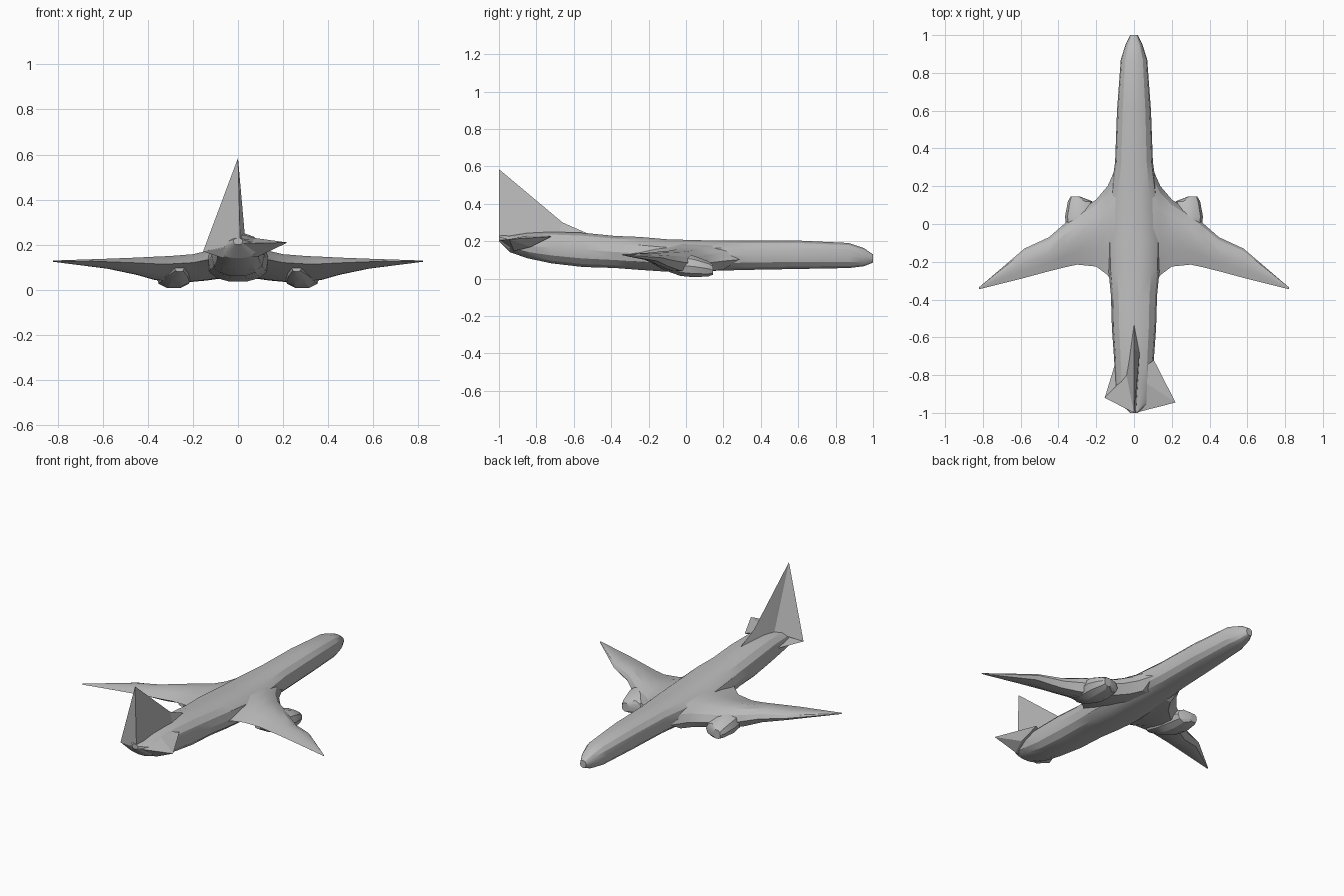
import bpy, bmesh, math
from mathutils import Vector

if "Cube" in bpy.data.objects:
    bpy.data.objects.remove(bpy.data.objects["Cube"])

# One plain grey for the whole aircraft
grey = bpy.data.materials.new("plain_grey")
grey.use_nodes = True
grey.diffuse_color = (0.5, 0.5, 0.5, 1)
grey.node_tree.nodes["Principled BSDF"].inputs["Base Color"].default_value = (0.5, 0.5, 0.5, 1)


def finish(name, bm, angle=25, mirror=False):
    bmesh.ops.recalc_face_normals(bm, faces=bm.faces)
    mesh = bpy.data.meshes.new(name)
    bm.to_mesh(mesh)
    bm.free()
    mesh.materials.append(grey)
    obj = bpy.data.objects.new(name, mesh)
    bpy.context.collection.objects.link(obj)
    if mirror:
        mod = obj.modifiers.new("mirror", 'MIRROR')
        mod.use_mirror_merge = False
    bpy.ops.object.select_all(action='DESELECT')
    obj.select_set(True)
    bpy.context.view_layer.objects.active = obj
    bpy.ops.object.shade_smooth_by_angle(angle=math.radians(angle))
    return obj


def loft(name, rings, **options):
    """Skin a list of equal rings and cap both ends."""
    bm = bmesh.new()
    loops = [[bm.verts.new(p) for p in ring] for ring in rings]
    n = len(loops[0])
    for a, b in zip(loops, loops[1:]):
        for i in range(n):
            j = (i + 1) % n
            bm.faces.new((a[i], a[j], b[j], b[i]))
    bm.faces.new(loops[0])
    bm.faces.new(loops[-1])
    return finish(name, bm, **options)


def body_ring(y, half_width, low, high, x=0, sides=14, power=0.85):
    """Rounded cross-section facing along y."""
    ring = []
    for i in range(sides):
        a = math.tau * i / sides
        c, s = math.cos(a), math.sin(a)
        px = x + half_width * math.copysign(abs(c) ** power, c)
        pz = (low + high) / 2 + (high - low) / 2 * math.copysign(abs(s) ** power, s)
        ring.append((px, y, pz))
    return ring


def wing_ring(x, lead, trail, low, high):
    """Airfoil section: flat high trailing edge, deep front underside."""
    outline = [(1, .45), (.92, .75), (.75, .95), (.5, 1), (.25, .88),
               (0, .72), (.3, .36), (.6, .1), (.85, .08)]
    return [(x, trail + u * (lead - trail), low + v * (high - low)) for u, v in outline]


def facets(name, points, faces, **options):
    bm = bmesh.new()
    verts = [bm.verts.new(p) for p in points]
    for f in faces:
        bm.faces.new([verts[i] for i in f])
    return finish(name, bm, **options)


def hull(name, points):
    bm = bmesh.new()
    for p in points:
        bm.verts.new(p)
    bmesh.ops.convex_hull(bm, input=bm.verts)
    return finish(name, bm, angle=10)


# Fuselage, nose to tail
fuselage = [
    (1.0, .02, .085, .13), (.95, .045, .065, .165), (.87, .07, .055, .192),
    (.6, .09, .05, .205), (.33, .1, .045, .205), (.15, .125, .04, .205),
    (-.1, .14, .035, .212), (-.25, .135, .045, .225), (-.38, .122, .055, .23),
    (-.55, .117, .06, .247), (-.72, .105, .08, .252), (-.85, .1, .108, .245),
    (-.94, .085, .14, .23), (-1.0, .02, .2, .23),
]
loft("fuselage", [body_ring(*s) for s in fuselage])

# Swept wings with a flared root
wing = [
    (.05, .3, -.36, .04, .195), (.1, .29, -.33, .035, .185), (.14, .2, -.27, .03, .172),
    (.2, .13, -.225, .025, .158), (.3, .06, -.215, .025, .15), (.37, 0, -.23, .035, .147),
    (.45, -.07, -.25, .06, .143), (.58, -.13, -.285, .09, .138), (.82, -.335, -.345, .124, .13),
]
loft("wings", [wing_ring(*s) for s in wing], mirror=True)

# Engine pods blended under the wings
pod = [
    (.145, .025, .02, .075, .31), (.12, .065, .01, .095, .285), (.04, .08, .005, .125, .285),
    (-.03, .078, .012, .13, .28), (-.12, .055, .045, .125, .27), (-.18, .02, .08, .11, .26),
]
loft("engine_pods", [body_ring(*s, sides=10) for s in pod], mirror=True)

# Fin: flat on the left, leaning out to the tailplane tip on the right
facets("tail_fin",
       [(0, -1, .585), (0, -.66, .3), (-.04, -.8, .24), (-.155, -.92, .17),
        (.01, -1, .2), (0, -.53, .243), (.03, -.68, .245)],
       [(0, 1, 2), (0, 2, 3), (0, 3, 4), (0, 4, 6, 1), (1, 5, 2), (1, 6, 5),
        (2, 5, 6), (2, 6, 4), (2, 4, 3)], angle=10)

# Uneven wedge tailplanes
hull("left_tailplane", [(.22, -.945, .21), (.105, -.72, .225), (.12, -.83, .17),
                        (.005, -1, .205), (.09, -.92, .148), (0, -.8, .24), (0, -.93, .14)])
hull("right_tailplane", [(-.155, -.92, .17), (-.1, -.74, .18), (-.07, -.93, .142),
                         (.005, -1, .205), (0, -.8, .24), (0, -.93, .14)])
